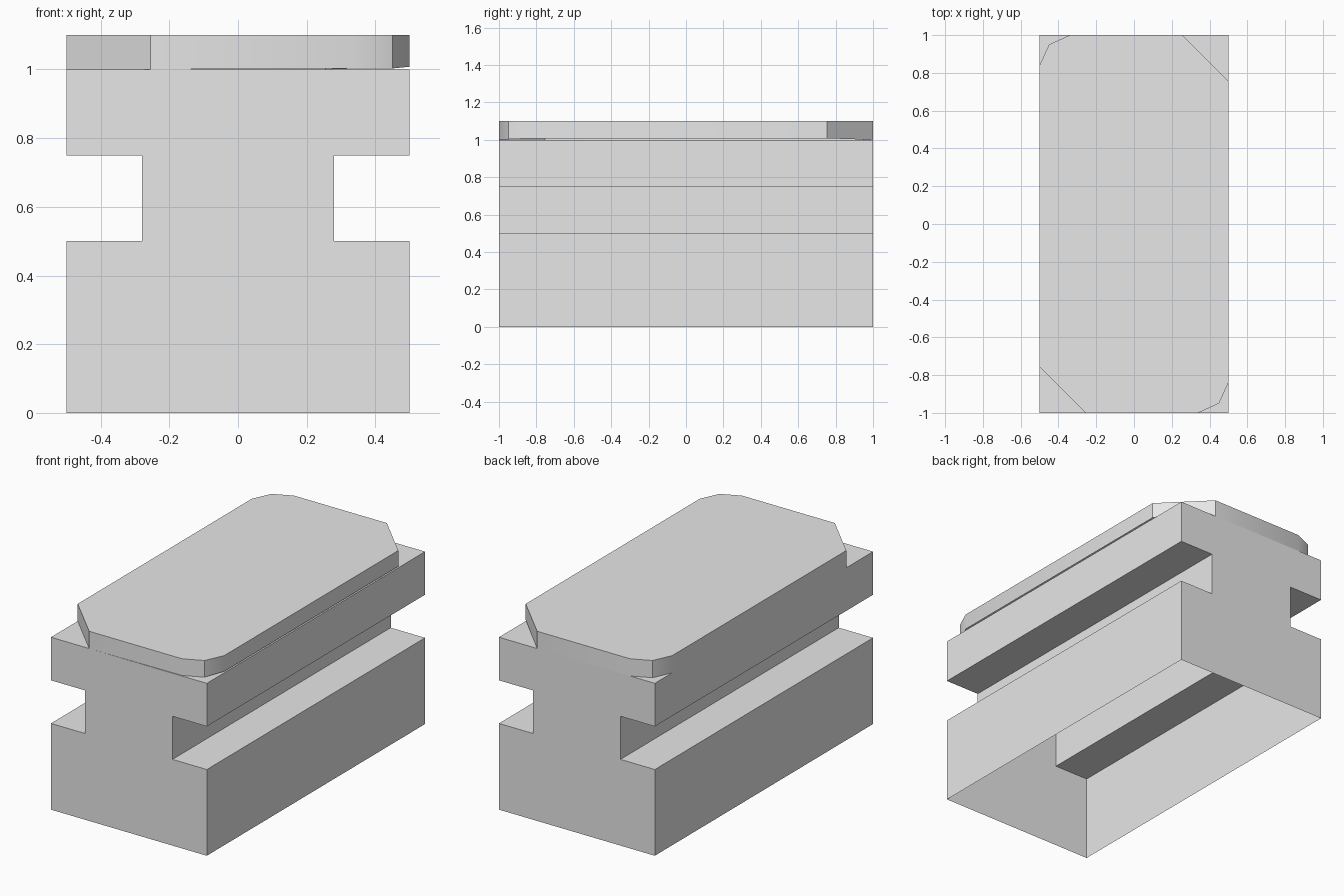
import bpy, bmesh, math

if "Cube" in bpy.data.objects:
    bpy.data.objects.remove(bpy.data.objects["Cube"], do_unlink=True)

# Single grey finish
grey = bpy.data.materials.new("light_grey")
grey.use_nodes = True
colour = (0.8, 0.8, 0.8, 1)
grey.diffuse_color = colour
grey.node_tree.nodes["Principled BSDF"].inputs["Base Color"].default_value = colour


def make_object(name, bm):
    mesh = bpy.data.meshes.new(name)
    bm.to_mesh(mesh)
    bm.free()
    mesh.materials.append(grey)
    obj = bpy.data.objects.new(name, mesh)
    bpy.context.collection.objects.link(obj)
    return obj


def shell(rings, open_wall=None, caps=(True, True)):
    """Join two matching outlines with walls and optional end caps."""
    bm = bmesh.new()
    first, last = ([bm.verts.new(p) for p in ring] for ring in rings)
    n = len(first)
    for i in range(n):
        j = (i + 1) % n
        if i != open_wall:
            bm.faces.new((first[i], first[j], last[j], last[i]))
    if caps[0]:
        bm.faces.new(first[::-1])
    if caps[1]:
        bm.faces.new(last)
    return bm


# Grooved body: mirrored I-shaped section run front to back, open underneath
half = [(0.5, 0), (0.5, 0.5), (0.28, 0.5), (0.28, 0.75), (0.5, 0.75), (0.5, 1)]
section = half + [(-x, z) for x, z in reversed(half)]
rings = [[(x, y, z) for x, z in section] for y in (1, -1)]
body = shell(rings, open_wall=len(section) - 1)
bmesh.ops.reverse_faces(body, faces=body.faces[:])
bmesh.ops.recalc_face_normals(body, faces=body.faces[:])
make_object("grooved_body", body)

# Top plate: two chamfered and two rounded corners, open underneath
half = [(0.34, -1), (0.45, -0.95), (0.5, -0.84), (0.5, 0.755), (0.255, 1)]
outline = half + [(-x, -y) for x, y in half]
lower = [(x, y, 1.008 if x > 0.49 else 1.003 if x > 0.3 else 1.0) for x, y in outline]
upper = [(x, y, 1.1) for x, y in outline]
plate = make_object("top_plate", shell([lower, upper], caps=(False, True)))

bpy.ops.object.select_all(action="DESELECT")
plate.select_set(True)
bpy.context.view_layer.objects.active = plate
bpy.ops.object.shade_smooth_by_angle(angle=math.radians(30))
